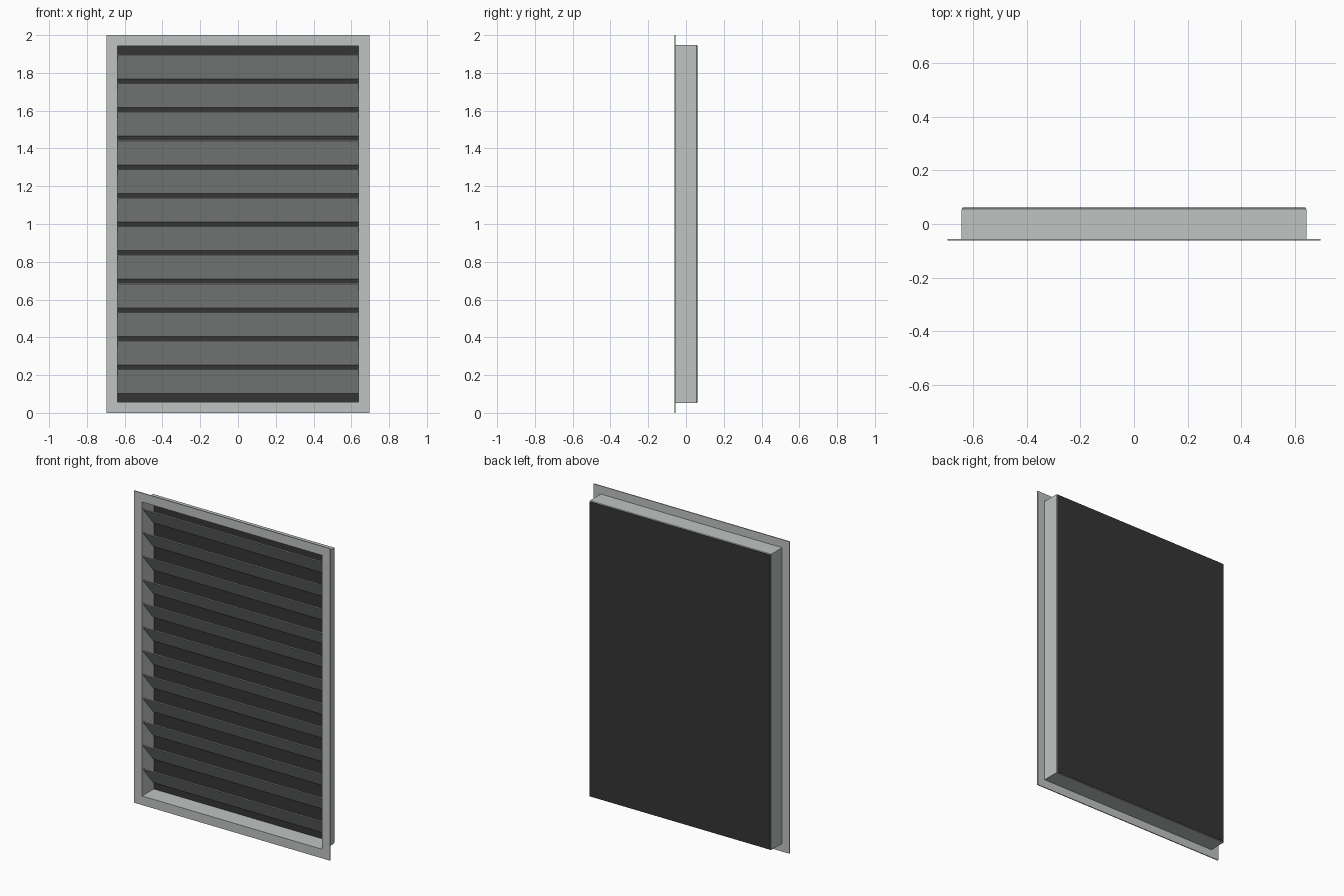
import bpy, bmesh, math
from mathutils import Matrix, Vector

if "Cube" in bpy.data.objects:
    bpy.data.objects.remove(bpy.data.objects["Cube"])


def material(name, rgb):
    m = bpy.data.materials.new(name)
    m.diffuse_color = (*rgb, 1)
    m.use_nodes = True
    m.node_tree.nodes["Principled BSDF"].inputs["Base Color"].default_value = m.diffuse_color
    return m


METAL = material("light grey metal", (0.52, 0.55, 0.54))
DARK = material("dark screen", (0.035, 0.036, 0.036))

HALF_W, HALF_H = 0.695, 1.0


def add_object(name, bm, mat):
    bmesh.ops.recalc_face_normals(bm, faces=bm.faces)
    me = bpy.data.meshes.new(name)
    bm.to_mesh(me)
    bm.free()
    me.materials.append(mat)
    ob = bpy.data.objects.new(name, me)
    bpy.context.collection.objects.link(ob)
    return ob


def box(name, size, loc, mat, tilt=0):
    bm = bmesh.new()
    bmesh.ops.create_cube(bm, size=1, matrix=Matrix.Diagonal((*size, 1)))
    bmesh.ops.transform(bm, matrix=Matrix.Translation(loc) @ Matrix.Rotation(tilt, 4, 'X'),
                        verts=bm.verts)
    return add_object(name, bm, mat)


# Frame: an L-shaped profile (inset, y) swept around the rectangle with mitred corners
profile = [(0, -0.061), (0, -0.055), (0.052, -0.055), (0.052, 0.055),
           (0.055, 0.059), (0.058, 0.059), (0.058, -0.061)]
bm = bmesh.new()
rings = []
for inset, y in profile:
    w, h = HALF_W - inset, HALF_H - inset
    rings.append([bm.verts.new((sx * w, y, HALF_H + sz * h))
                  for sx, sz in ((-1, -1), (1, -1), (1, 1), (-1, 1))])
for i, a in enumerate(rings):
    b = rings[(i + 1) % len(rings)]
    for k in range(4):
        j = (k + 1) % 4
        bm.faces.new((a[k], a[j], b[j], b[k]))
add_object("flanged_frame", bm, METAL)

# Dark screen closing the back
box("back_screen", (1.28, 0.004, 1.89), (0, 0.059, HALF_H), DARK)

# Twelve slanted blades, high at the front and low at the back
COUNT, PITCH = 12, 0.1514
for i in range(COUNT):
    z = HALF_H + (i - (COUNT - 1) / 2) * PITCH
    box(f"louver_blade_{i + 1}", (1.276, 0.166, 0.005), (0, -0.0005, z), METAL,
        math.radians(-50))
